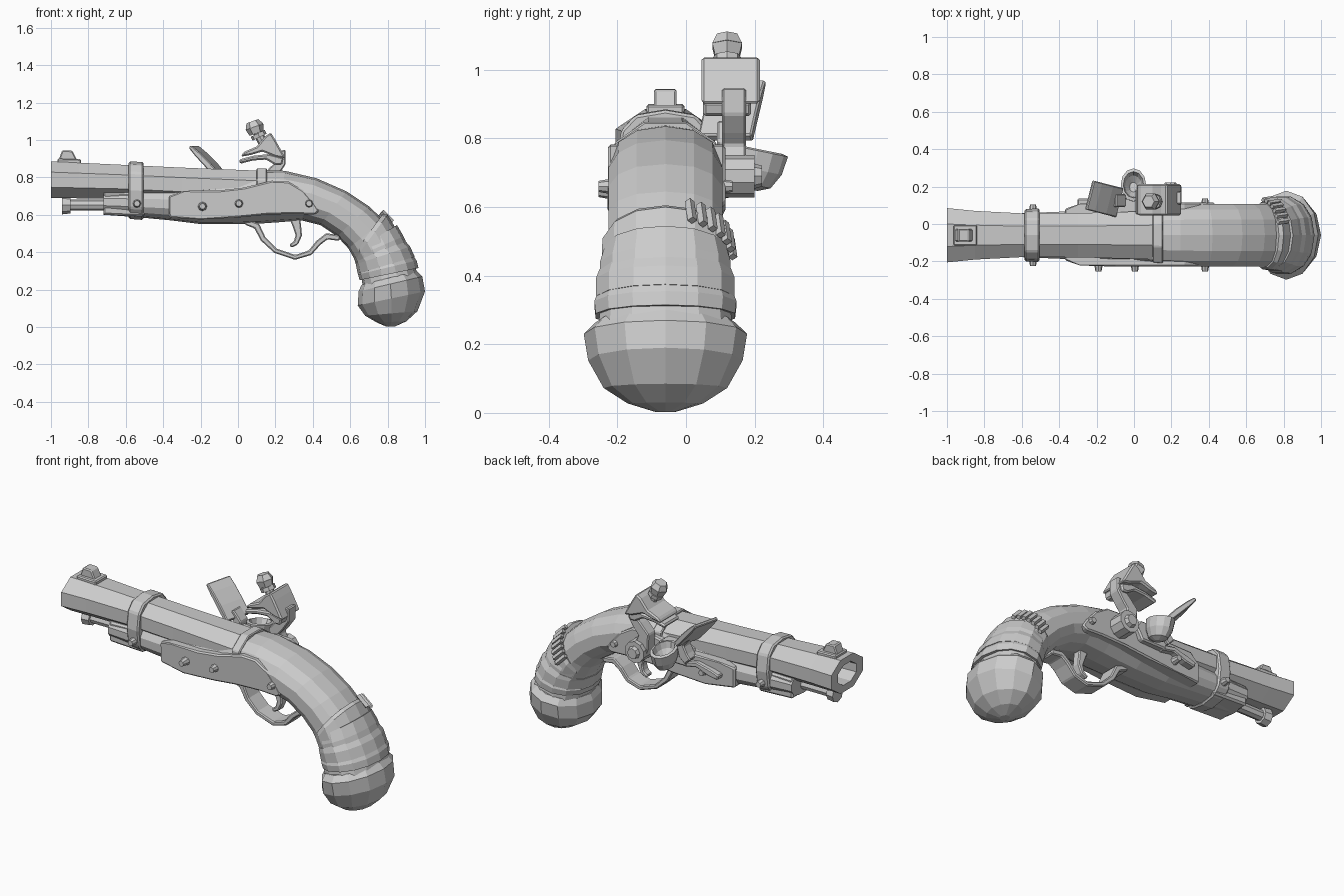
import bpy, bmesh, math
from mathutils import Vector, Matrix

CY = -0.06  # centre plane of the pistol


def finish(name, bm, bevel=0):
    bmesh.ops.recalc_face_normals(bm, faces=bm.faces)
    me = bpy.data.meshes.new(name)
    bm.to_mesh(me)
    bm.free()
    ob = bpy.data.objects.new(name, me)
    bpy.context.collection.objects.link(ob)
    if bevel:
        m = ob.modifiers.new("bevel", 'BEVEL')
        m.width = bevel
        m.segments = 1
    return ob


def on_section(sec, a, p=1.0):
    (tx, tz), (bx, bz), hw = sec
    f = lambda v: math.copysign(abs(v) ** p, v)
    c, s = f(math.cos(a)), f(math.sin(a))
    return Vector(((tx + bx) / 2 + (tx - bx) / 2 * c, CY + hw * s, (tz + bz) / 2 + (tz - bz) / 2 * c))


def loft(name, secs, n=12, p=1.0, flat_top=False, bevel=0):
    # section = (top point, bottom point, half width)
    bm = bmesh.new()
    ph, k = (math.pi / n, 1 / math.cos(math.pi / n)) if flat_top else (0, 1)
    rings = []
    for sec in secs:
        mid = Vector(((sec[0][0] + sec[1][0]) / 2, CY, (sec[0][1] + sec[1][1]) / 2))
        rings.append([bm.verts.new(mid + (on_section(sec, ph + 2 * math.pi * i / n, p) - mid) * k) for i in range(n)])
    for a, b in zip(rings, rings[1:]):
        for i in range(n):
            j = (i + 1) % n
            bm.faces.new((a[i], a[j], b[j], b[i]))
    bm.faces.new(rings[0])
    bm.faces.new(rings[-1])
    return finish(name, bm, bevel)


def slab(name, pts, y0, y1, bevel=0.008):
    # side outline in xz, extruded across y
    bm = bmesh.new()
    a = [bm.verts.new((x, y0, z)) for x, z in pts]
    b = [bm.verts.new((x, y1, z)) for x, z in pts]
    bm.faces.new(a)
    bm.faces.new(b[::-1])
    for i in range(len(pts)):
        j = (i + 1) % len(pts)
        bm.faces.new((a[i], a[j], b[j], b[i]))
    return finish(name, bm, bevel)


def ribbon(name, path, widths, y0, y1, bevel=0.006):
    # thick strip following a path in xz
    P = [Vector(q) for q in path]
    left, right = [], []
    for i, q in enumerate(P):
        d = (P[min(i + 1, len(P) - 1)] - P[max(i - 1, 0)]).normalized()
        nrm = Vector((-d.y, d.x)) * widths[i] / 2
        left.append(tuple(q + nrm))
        right.append(tuple(q - nrm))
    return slab(name, left + right[::-1], y0, y1, bevel)


def rod(name, p0, p1, r0, r1=None, n=8):
    p0, p1 = Vector(p0), Vector(p1)
    d = p1 - p0
    bm = bmesh.new()
    M = Matrix.Translation((p0 + p1) / 2) @ d.to_track_quat('Z', 'Y').to_matrix().to_4x4()
    bmesh.ops.create_cone(bm, cap_ends=True, segments=n, radius1=r0, radius2=r0 if r1 is None else r1,
                          depth=d.length, matrix=M)
    return finish(name, bm)


def level(x, top, bot, hw):
    return ((x, top), (x, bot), hw)


# barrel with open bore
loft("barrel", [level(-0.5, .83, .73, .07), level(-1.0, .845, .73, .085), level(-1.0, .885, .69, .145),
                level(-0.85, .878, .688, .13), level(-0.6, .866, .685, .117), level(-0.3, .852, .67, .118),
                level(0.13, .835, .65, .13)], n=8, flat_top=True)

# stock and curved grip
loft("stock", [level(-.72, .735, .60, .115), level(-.55, .74, .588, .122), level(-.36, .745, .57, .13),
               level(-.2, .765, .55, .15), level(.0, .785, .55, .155), level(.12, .838, .553, .16),
               ((.25, .835), (.22, .56), .168), ((.42, .795), (.34, .57), .17),
               ((.58, .725), (.44, .545), .17), ((.70, .645), (.53, .485), .17),
               ((.78, .57), (.59, .42), .17), ((.86, .48), (.635, .34), .175),
               ((.93, .38), (.66, .26), .19), ((.96, .28), (.67, .2), .2)], n=14, p=0.85)

# pommel cap
loft("pommel_cap", [((.955, .30), (.66, .225), .205), ((.985, .27), (.645, .19), .238),
                    ((1.0, .19), (.64, .115), .225), ((.96, .085), (.68, .06), .18),
                    ((.90, .03), (.74, .025), .11), ((.84, .003), (.79, .003), .03)], n=12)

# grip wrappings
wraps = [[((.775, .605), (.615, .385), .178), ((.80, .60), (.622, .36), .188), ((.845, .525), (.635, .33), .19)],
         [((.85, .545), (.61, .40), .18), ((.885, .485), (.62, .37), .195), ((.905, .44), (.632, .33), .195)],
         [((.885, .47), (.625, .345), .195), ((.92, .43), (.63, .335), .207), ((.945, .375), (.64, .285), .207)],
         [((.93, .39), (.65, .30), .20), ((.955, .355), (.642, .28), .212), ((.965, .315), (.65, .25), .208)]]
for i, w in enumerate(wraps):
    loft(f"grip_wrap_{i + 1}", w, n=14, p=0.95)

# stitches along the upper wrap on the lock side
for i in range(7):
    q = on_section(wraps[0][1], math.radians(22 + 11 * i))
    rod(f"stitch_{i + 1}", q + Vector((-.025, 0, .025)), q + Vector((.03, .008, -.03)), .014, n=4)

# barrel band and breech band
loft("barrel_band", [level(-.585, .885, .578, .14), level(-.505, .882, .572, .143)], n=12, p=0.7, bevel=.008)
loft("breech_band", [level(.10, .848, .64, .145), level(.155, .848, .64, .15)], n=8, flat_top=True, bevel=.005)

# front sight
slab("sight_base", [(-.965, .87), (-.965, .90), (-.84, .897), (-.84, .87)], -.115, -.005, .006)
slab("sight_blade", [(-.96, .89), (-.94, .945), (-.885, .942), (-.86, .89)], -.093, -.027, .006)

# ramrod
rod("ramrod", (-.9, CY, .652), (-.6, CY, .652), .03)
rod("ramrod_tip", (-.94, CY, .652), (-.895, CY, .652), .05, .045)
slab("ramrod_channel", [(-.72, .60), (-.72, .715), (-.5, .72), (-.5, .59)], -.165, .045, .01)

# side plate and lock plate
outline = [(-.37, .70), (-.29, .728), (-.1, .73), (.03, .745), (.18, .782), (.27, .778), (.35, .73), (.41, .66),
           (.435, .62), (.41, .60), (.3, .605), (.15, .60), (0, .585), (-.2, .575), (-.37, .585)]
for name, y_out, y_in in (("side_plate", -.228, -.1), ("lock_plate", .115, -.02)):
    plate = slab(name, outline, y_out, y_in)
    for v in plate.data.vertices:
        if v.co.x < -.35:
            v.co.y += .035 * (1 if y_out < 0 else -1)

# screws on both sides
for i, (x, z) in enumerate([(-.19, .645), (.005, .66), (.38, .66), (-.54, .66)]):
    for side in (-1, 1):
        if side > 0 and i == 1:
            continue
        y = .17 if i < 3 else .14
        rod(f"screw_{i + 1}_{'near' if side < 0 else 'far'}", (x, CY + side * (y - .03), z),
            (x, CY + side * (y + .025), z), .026, .016)

# trigger and guard
guard = [(.04, .562), (.1, .54), (.135, .47), (.2, .408), (.305, .372), (.385, .397), (.43, .45), (.475, .485),
         (.545, .475)]
ribbon("trigger_guard", guard, [.03, .036, .03, .026, .026, .028, .03, .034, .03], -.115, -.005)
ribbon("trigger", [(.30, .60), (.315, .54), (.325, .49), (.31, .45), (.28, .432)], [.06, .045, .034, .028, .02],
       -.085, -.035)

# hammer: hub, neck, jaws and jaw screw
rod("hammer_hub", (.195, .09, .69), (.195, .2, .69), .062, n=10)
rod("hammer_hub_screw", (.195, .195, .69), (.195, .222, .69), .038, .03)
ribbon("hammer_neck", [(.20, .66), (.165, .73), (.155, .79), (.195, .835), (.228, .875), (.215, .94)],
       [.1, .085, .07, .06, .055, .08], .105, .175)
slab("lower_jaw", [(.01, .872), (.005, .895), (.08, .915), (.17, .925), (.245, .905), (.235, .865), (.2, .865),
                   (.15, .895), (.08, .89)], .05, .19)
slab("upper_jaw", [(.015, .91), (.03, .935), (.10, .965), (.145, 1.02), (.175, 1.04), (.2, 1.0), (.255, .90),
                   (.2, .91), (.13, .938), (.07, .92)], .045, .215)
rod("jaw_screw_shaft", (.14, .12, .97), (.095, .12, 1.06), .025)
rod("jaw_screw_collar", (.115, .12, 1.015), (.105, .12, 1.035), .042)
rod("jaw_screw_head_low", (.1, .12, 1.035), (.088, .12, 1.07), .04, .05, n=6)
rod("jaw_screw_head_top", (.088, .12, 1.07), (.077, .12, 1.1), .05, .034, n=6)

# priming pan: faceted bowl tilted outward
bm = bmesh.new()
prev = None
for r, z in [(.25, -.07), (.65, -.055), (.92, -.01), (1, .045), (.8, .05), (.65, .015), (.3, -.015)]:
    ring = [bm.verts.new((.068 * r * math.cos(t * math.pi / 6), .09 * r * math.sin(t * math.pi / 6), z))
            for t in range(12)]
    if prev:
        for i in range(12):
            j = (i + 1) % 12
            bm.faces.new((prev[i], prev[j], ring[j], ring[i]))
    else:
        bm.faces.new(ring)
    prev = ring
bm.faces.new(prev)
bmesh.ops.transform(bm, matrix=Matrix.Translation((-.003, .2, .72)) @ Matrix.Rotation(-.2, 4, 'X'), verts=bm.verts)
finish("priming_pan", bm)
slab("pan_bracket", [(-.1, .66), (-.11, .74), (-.05, .77), (.07, .77), (.1, .73), (.06, .66)], .03, .14)

# frizzen plate, its leg and spring
fr = ribbon("frizzen", [(-.24, .965), (-.20, .925), (-.14, .865), (-.08, .80)], [.018, .03, .034, .03], .055, .215,
            .005)
pivot = Matrix.Translation((-.16, .14, 0))
fr.data.transform(pivot @ Matrix.Rotation(-.25, 4, 'Z') @ pivot.inverted())
ribbon("frizzen_leg", [(-.11, .84), (-.07, .79), (-.09, .73), (-.12, .70)], [.04, .05, .06, .05], .09, .16)
ribbon("frizzen_spring", [(-.08, .67), (-.16, .685), (-.24, .66), (-.3, .645)], [.03, .03, .04, .03], .05, .135)
